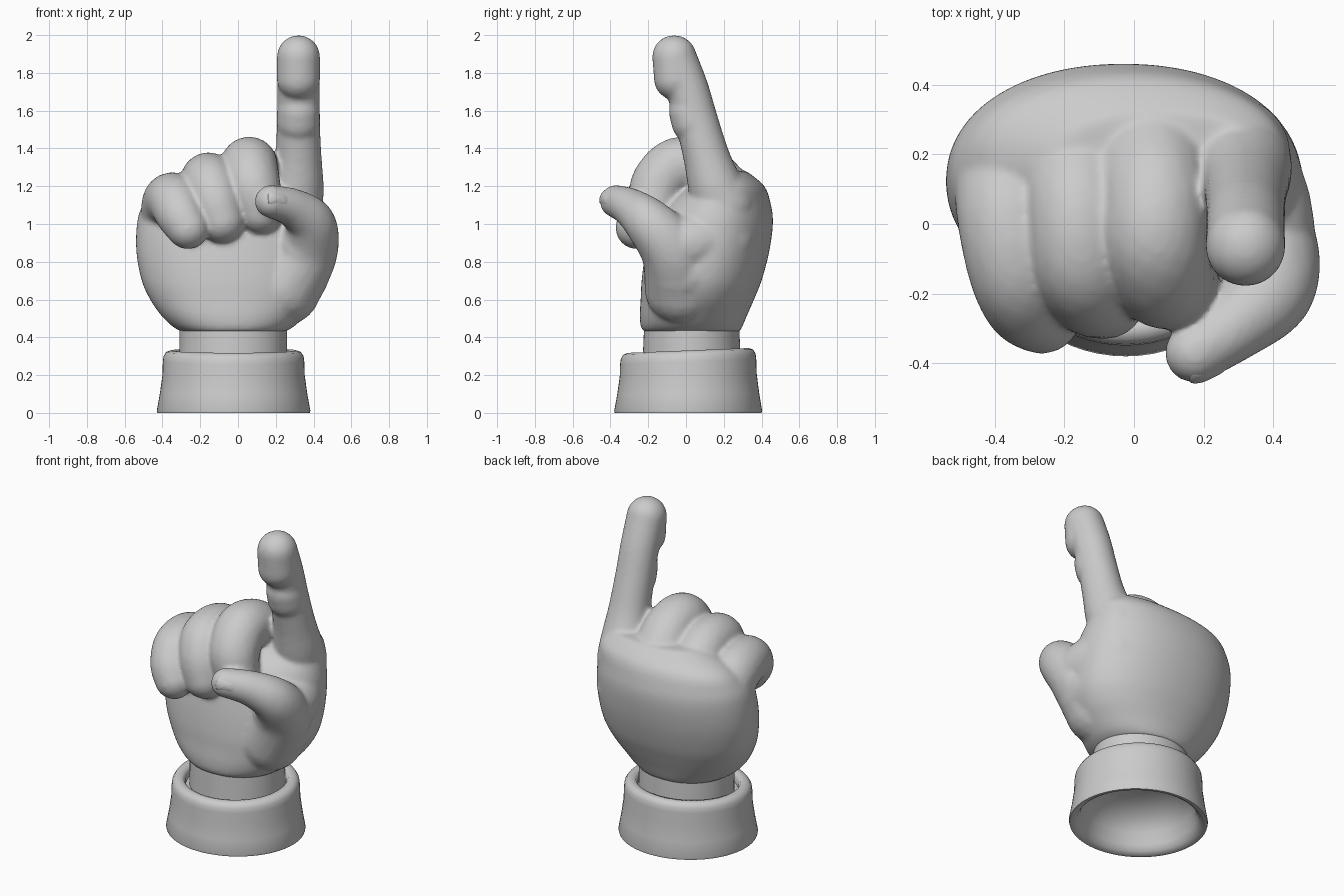
import bpy, bmesh, math
from mathutils import Vector, Matrix

if "Cube" in bpy.data.objects:
    bpy.data.objects.remove(bpy.data.objects["Cube"])


def smooth_points(pts, steps):
    """Catmull-Rom interpolation through tuples of any length."""
    p = [pts[0]] + list(pts) + [pts[-1]]
    out = []
    for i in range(1, len(p) - 2):
        for s in range(steps):
            t = s / steps
            out.append([0.5 * (2 * b + (c - a) * t + (2 * a - 5 * b + 4 * c - d) * t * t
                               + (3 * b - a - 3 * c + d) * t ** 3)
                        for a, b, c, d in zip(*p[i - 1:i + 3])])
    return out + [list(pts[-1])]


def add_chain(bm, pts):
    """Finger as a dense run of spheres (x, y, z, radius)."""
    for x, y, z, r in smooth_points(pts, 8):
        bmesh.ops.create_icosphere(bm, subdivisions=3, radius=r,
                                   matrix=Matrix.Translation((x, y, z)))


def add_loft(bm, sections, power=2.0, n=64, tilt=0.0):
    """Closed stack of oval rings (z, x0, x1, y0, y1)."""
    rings = []
    for z, x0, x1, y0, y1 in sections:
        ring = []
        for i in range(n):
            a = 2 * math.pi * i / n
            c, s = math.cos(a), math.sin(a)
            x = (x0 + x1) / 2 + (x1 - x0) / 2 * math.copysign(abs(c) ** (2 / power), c)
            y = (y0 + y1) / 2 + (y1 - y0) / 2 * math.copysign(abs(s) ** (2 / power), s)
            ring.append(bm.verts.new((x, y, z + tilt * y * min(1, z / 0.3))))
        rings.append(ring)
    for a, b in zip(rings, rings[1:]):
        for i in range(n):
            j = (i + 1) % n
            bm.faces.new((a[i], a[j], b[j], b[i]))
    bm.faces.new(rings[0][::-1])
    bm.faces.new(rings[-1])


def finish(bm, name, angle=50):
    bmesh.ops.recalc_face_normals(bm, faces=bm.faces)
    me = bpy.data.meshes.new(name)
    bm.to_mesh(me)
    bm.free()
    ob = bpy.data.objects.new(name, me)
    bpy.context.collection.objects.link(ob)
    bpy.ops.object.select_all(action='DESELECT')
    ob.select_set(True)
    bpy.context.view_layer.objects.active = ob
    bpy.ops.object.shade_smooth_by_angle(angle=math.radians(angle))
    return ob


# Hand: palm and fingers fused into one skin
bm = bmesh.new()
palm = [(0.43, -0.30, 0.25, -0.225, 0.285),
        (0.46, -0.35, 0.30, -0.24, 0.30),
        (0.52, -0.41, 0.36, -0.245, 0.325),
        (0.60, -0.465, 0.425, -0.24, 0.36),
        (0.70, -0.51, 0.47, -0.235, 0.40),
        (0.85, -0.538, 0.485, -0.215, 0.44),
        (1.00, -0.535, 0.475, -0.18, 0.46),
        (1.10, -0.505, 0.455, -0.12, 0.45),
        (1.20, -0.42, 0.43, 0.0, 0.415),
        (1.28, -0.22, 0.38, 0.06, 0.32)]
add_loft(bm, smooth_points(palm, 5), 2.1)
fingers = {
    "index": [(0.285, 0.2, 1.1, 0.165), (0.31, 0.155, 1.2, 0.145),
              (0.32, 0.11, 1.35, 0.124), (0.32, 0.055, 1.55, 0.115),
              (0.32, 0.005, 1.72, 0.114), (0.32, -0.06, 1.885, 0.115)],
    "index_tip_pad": [(0.32, -0.055, 1.77, 0.116), (0.32, -0.065, 1.885, 0.115)],
    "index_mid_pad": [(0.32, 0.038, 1.54, 0.116), (0.32, 0.022, 1.595, 0.114)],
    "middle": [(0.05, 0.2, 1.13, 0.18), (0.06, 0.08, 1.28, 0.155),
               (0.06, -0.05, 1.305, 0.152), (0.08, -0.15, 1.2, 0.147),
               (0.12, -0.17, 1.07, 0.125)],
    "ring": [(-0.16, 0.2, 1.06, 0.18), (-0.16, 0.05, 1.215, 0.15),
             (-0.15, -0.1, 1.22, 0.147), (-0.12, -0.18, 1.13, 0.14),
             (-0.085, -0.21, 1.02, 0.122)],
    "little": [(-0.34, 0.15, 1.0, 0.18), (-0.355, 0.02, 1.11, 0.155),
               (-0.335, -0.13, 1.12, 0.142), (-0.305, -0.22, 1.05, 0.13),
               (-0.265, -0.26, 0.98, 0.114)],
    "thumb": [(0.24, -0.02, 0.66, 0.2), (0.36, -0.07, 0.85, 0.168),
              (0.385, -0.19, 1.0, 0.132), (0.29, -0.29, 1.085, 0.103),
              (0.175, -0.37, 1.12, 0.087)],
    "thumb_web": [(0.36, -0.08, 0.87, 0.165), (0.345, 0.05, 0.9, 0.165),
                  (0.28, 0.2, 0.92, 0.17)],
    "thumb_heel": [(0.31, -0.04, 0.74, 0.175), (0.29, 0.06, 0.76, 0.19),
                   (0.22, 0.16, 0.78, 0.2)]}
for pts in fingers.values():
    add_chain(bm, pts)
hand = finish(bm, "hand")
rm = hand.modifiers.new("fuse", 'REMESH')
rm.mode = 'VOXEL'
rm.voxel_size = 0.012
rm.use_smooth_shade = True
sm = hand.modifiers.new("soften", 'SMOOTH')
sm.factor = 0.5
sm.iterations = 10

# Wrist stub
bm = bmesh.new()
add_loft(bm, [(0.26, -0.31, 0.26, -0.23, 0.29), (0.50, -0.31, 0.26, -0.22, 0.28)])
finish(bm, "wrist")

# Cuff: rounded lip on top, hollow dome underneath (z, shrink from rim)
bm = bmesh.new()
profile = [(0.25, 0.37), (0.24, 0.27), (0.20, 0.15), (0.12, 0.085), (0.05, 0.065),
           (0.015, 0.045), (0.0, 0.02), (0.0, 0.003), (0.012, 0.0), (0.1, 0.016),
           (0.2, 0.03), (0.27, 0.032), (0.30, 0.036), (0.322, 0.05), (0.33, 0.075),
           (0.325, 0.1), (0.305, 0.112), (0.275, 0.115), (0.27, 0.37)]
add_loft(bm, [(z, -0.43 + d, 0.383 - d, -0.38 + d * 0.97, 0.403 - d * 0.97)
              for z, d in profile], tilt=0.04)
finish(bm, "cuff")

# Thumb nail
bm = bmesh.new()
normal = Vector((0.46, -0.8, 0.34)).normalized()
along = Vector((-0.81, -0.54, 0.24))
along = (along - normal * along.dot(normal)).normalized()
side = normal.cross(along)
rot = Matrix((along, side, normal)).transposed().to_4x4()
pos = Vector((0.185, -0.363, 1.112)) + normal * 0.07
bmesh.ops.create_uvsphere(bm, u_segments=32, v_segments=16, radius=1)
for v in bm.verts:  # square the outline, bend it around the thumb
    k = max(abs(v.co.x), abs(v.co.y), 1e-6) / max(math.hypot(v.co.x, v.co.y), 1e-6)
    x, y = v.co.x / k ** 0.5, v.co.y / k ** 0.5
    v.co = (x * 0.066, y * 0.048, v.co.z * 0.022 - 0.014 * y * y)
bmesh.ops.transform(bm, matrix=Matrix.Translation(pos) @ rot, verts=bm.verts)
finish(bm, "thumb_nail")
